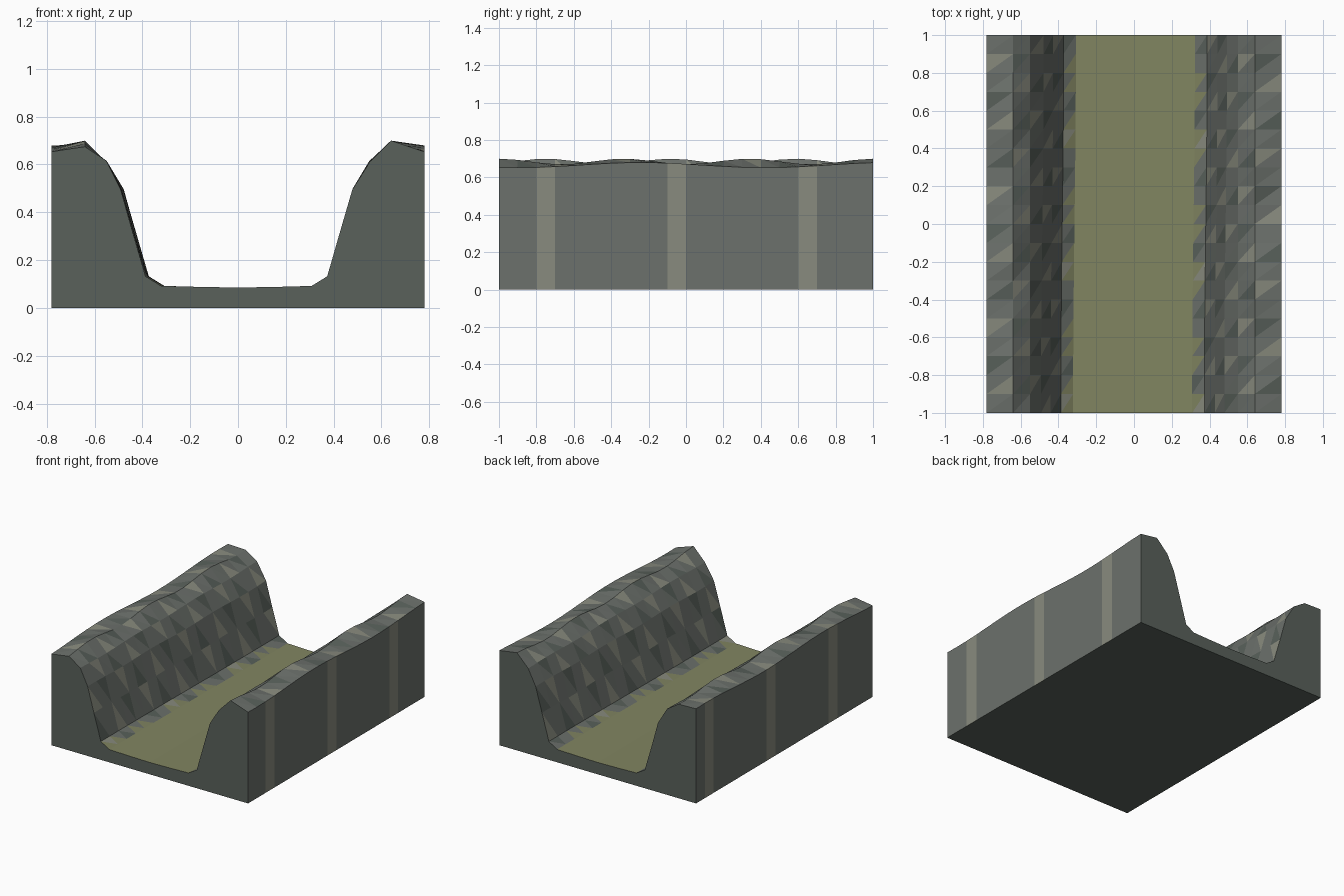
import bpy, bmesh
from math import sin, cos

if "Cube" in bpy.data.objects:
    bpy.data.objects.remove(bpy.data.objects["Cube"])

SEGS = 20
# half cross-section: floor centre out to the outer edge (x, z)
HALF = [(0, .085), (.17, .088), (.315, .092), (.38, .132), (.435, .32),
        (.485, .495), (.55, .612), (.64, .685), (.78, .666)]
N = len(HALF) - 1


def mat(name, rgb):
    m = bpy.data.materials.new(name)
    m.diffuse_color = (*rgb, 1)
    m.use_nodes = True
    m.node_tree.nodes["Principled BSDF"].inputs["Base Color"].default_value = m.diffuse_color
    return m


MATS = [mat("rock", (.15, .165, .15)), mat("light_rock", (.25, .26, .21)),
        mat("dark_rock", (.10, .12, .105)), mat("mossy_floor", (.22, .235, .12))]
ROCK, LIGHT, DARK, MOSS = range(4)


def point(k, y):
    """Cross-section point k (-N..N) at y, with gentle waves along the valley."""
    s = 1 if k >= 0 else -1
    a = abs(k)
    x, z = HALF[a]
    x *= s
    if 2 <= a <= 5:
        x += .007 * sin(1.8 * y)                      # valley meanders
    if a in (4, 5, 6):
        z += .004 * sin(9 * y + a + s)                # uneven wall
    if a == 7:
        z += .015 * cos(9.4 * (y + (1 if s > 0 else .75)))   # ridge crest
    if a == 8:
        z -= .014 * cos(4.75 * (y + .9 * s if s > 0 else y + 1.1))
    return x, y, z


bm = bmesh.new()
ys = [-1 + 2 * i / SEGS for i in range(SEGS + 1)]
grid = [[bm.verts.new(point(k, y)) for k in range(-N, N + 1)] for y in ys]
foot = [[bm.verts.new((x, y, 0)) for x in (-.78, .78)] for y in ys]


def face(verts, m):
    bm.faces.new(verts).material_index = m


# valley surface: triangles in rock patches with a mossy floor
for i in range(SEGS):
    for j in range(2 * N):
        a, b = grid[i][j], grid[i][j + 1]
        c, d = grid[i + 1][j + 1], grid[i + 1][j]
        for t, tri in enumerate(((a, b, c), (a, c, d))):
            height = sum(v.co.z for v in tri) / 3
            k = (2 * i + t + 3 * j) % 7
            m = LIGHT if k == 2 else DARK if k == 5 else ROCK
            if height < .095 or (height < .11 and k < 4):
                m = MOSS
            face(tri, m)

# outer side walls with light stripes
for i in range(SEGS):
    face((foot[i][1], foot[i + 1][1], grid[i + 1][-1], grid[i][-1]),
         LIGHT if i % 7 == 2 else ROCK)
    face((foot[i + 1][0], foot[i][0], grid[i][0], grid[i + 1][0]),
         LIGHT if i % 7 == 4 else ROCK)

# cut ends and underside
face([foot[0][0], foot[0][1]] + grid[0][::-1], DARK)
face([foot[-1][1], foot[-1][0]] + grid[-1], DARK)
face([f[0] for f in foot] + [f[1] for f in foot[::-1]], DARK)

me = bpy.data.meshes.new("valley_block")
bm.to_mesh(me)
bm.free()
for m in MATS:
    me.materials.append(m)
ob = bpy.data.objects.new("valley_block", me)
bpy.context.collection.objects.link(ob)
